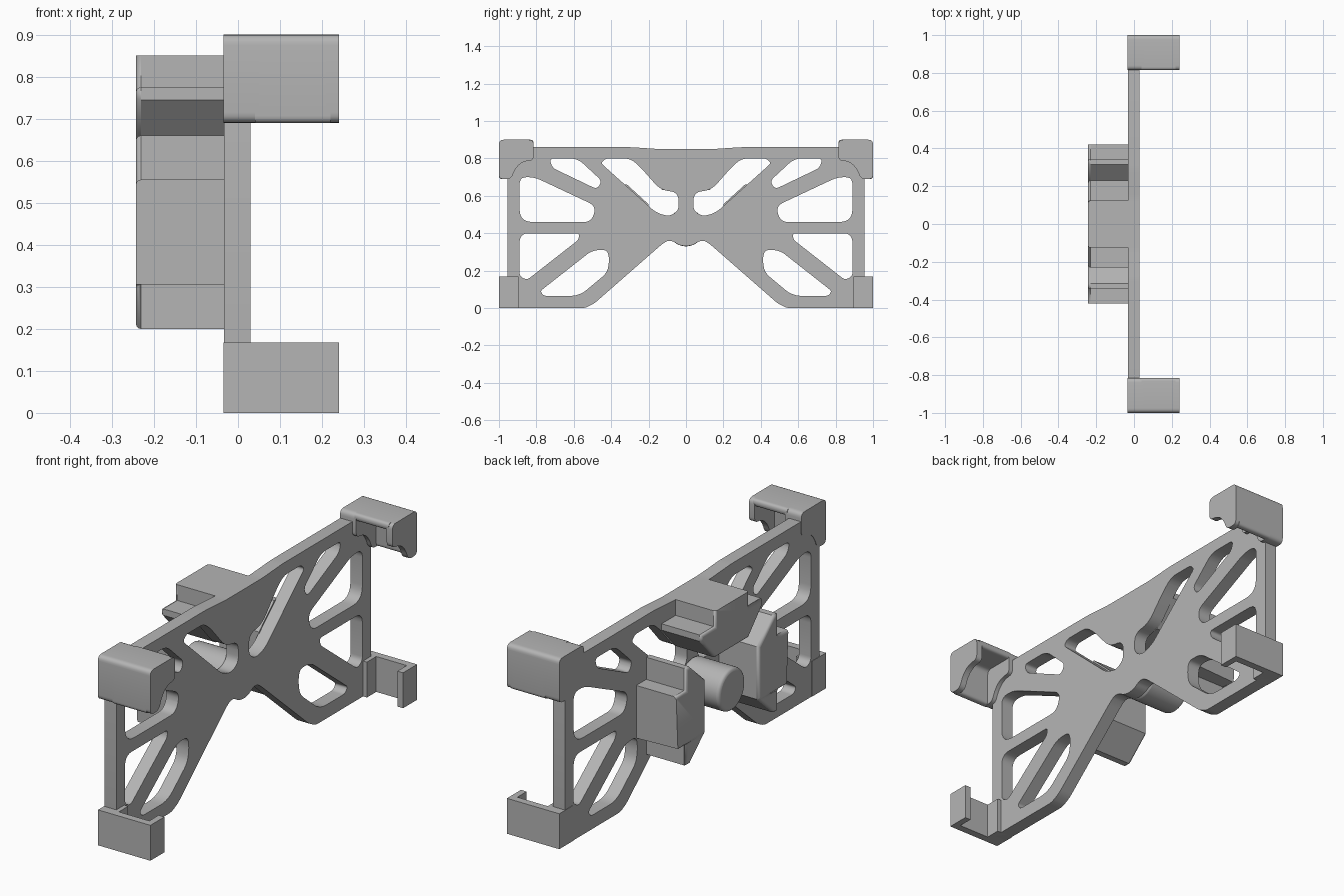
import bpy, bmesh
from math import cos, sin, pi
from mathutils import Vector, Matrix

cube = bpy.data.objects.get("Cube")
if cube:
    bpy.data.objects.remove(cube, do_unlink=True)

grey = bpy.data.materials.new("plain grey")
grey.use_nodes = True
grey.diffuse_color = (0.46, 0.46, 0.46, 1)
grey.node_tree.nodes["Principled BSDF"].inputs["Base Color"].default_value = (0.46, 0.46, 0.46, 1)


def rounded(points, r, steps=5):
    """Round each corner of a closed polygon."""
    out = []
    n = len(points)
    for i in range(n):
        a, p, b = (Vector(points[(i + k) % n]) for k in (-1, 0, 1))
        da, db = a - p, b - p
        cut = min(r, da.length * 0.48, db.length * 0.48)
        s, e = p + da.normalized() * cut, p + db.normalized() * cut
        for k in range(steps + 1):
            t = k / steps
            out.append(s * (1 - t) ** 2 + p * 2 * t * (1 - t) + e * t * t)
    return out


def activate(obj):
    bpy.ops.object.select_all(action='DESELECT')
    obj.select_set(True)
    bpy.context.view_layer.objects.active = obj


def finish(obj, mirror=False):
    obj.data.materials.clear()
    obj.data.materials.append(grey)
    if mirror:
        mod = obj.modifiers.new("Mirror", 'MIRROR')
        mod.use_axis = (False, True, False)
    activate(obj)
    bpy.ops.object.shade_smooth_by_angle(angle=0.6)


def prism(name, loops, x0, x1, mirror=False):
    """Extrude filled (y, z) outlines, with holes, between two x positions."""
    curve = bpy.data.curves.new(name, 'CURVE')
    curve.dimensions = '2D'
    curve.fill_mode = 'BOTH'
    curve.extrude = (x1 - x0) / 2
    for loop in loops:
        spline = curve.splines.new('POLY')
        spline.points.add(len(loop) - 1)
        for point, co in zip(spline.points, loop):
            point.co = (co[0], co[1], 0, 1)
        spline.use_cyclic_u = True
    obj = bpy.data.objects.new(name, curve)
    bpy.context.collection.objects.link(obj)
    activate(obj)
    bpy.ops.object.convert(target='MESH')
    obj = bpy.context.view_layer.objects.active
    obj.name = name
    to_side = Matrix(((0, 0, 1, (x0 + x1) / 2), (1, 0, 0, 0), (0, 1, 0, 0), (0, 0, 0, 1)))
    obj.data.transform(to_side)
    bm = bmesh.new()
    bm.from_mesh(obj.data)
    bmesh.ops.remove_doubles(bm, verts=bm.verts, dist=0.0001)
    bmesh.ops.recalc_face_normals(bm, faces=bm.faces)
    bm.to_mesh(obj.data)
    bm.free()
    finish(obj, mirror)
    return obj


def rect(y0, y1, z0, z1):
    return [(y0, z0), (y1, z0), (y1, z1), (y0, z1)]


# Flat truss plate
half = [(0.14, 0.85), (0.29, 0.86), (0.955, 0.86), (0.955, 0), (0.54, 0), (0.49, 0.025),
        (0.13, 0.34), (0.1, 0.36), (0.07, 0.358), (0.04, 0.338)]
outline = half + [(0, 0.33)] + [(-y, z) for y, z in reversed(half)]
windows = [
    ([(0.45, 0.68), (0.58, 0.8), (0.73, 0.8), (0.715, 0.75), (0.475, 0.635)], 0.04),
    ([(0.89, 0.46), (0.89, 0.7), (0.81, 0.7), (0.48, 0.545), (0.505, 0.46)], 0.07),
    ([(0.57, 0.4), (0.89, 0.4), (0.89, 0.17), (0.85, 0.15), (0.575, 0.365)], 0.05),
    ([(0.41, 0.26), (0.42, 0.31), (0.5, 0.31), (0.78, 0.09), (0.76, 0.065),
      (0.57, 0.065), (0.42, 0.19)], 0.05),
    ([(0.04, 0.62), (0.135, 0.63), (0.25, 0.76), (0.3, 0.8), (0.43, 0.8), (0.455, 0.775),
      (0.16, 0.51), (0.09, 0.49), (0.04, 0.52)], 0.05),
]
loops = [rounded(outline, 0.02)]
for points, radius in windows:
    hole = rounded(points, radius)
    loops += [hole, [(-p[0], p[1]) for p in hole]]
prism("truss_plate", loops, -0.033, 0.03)

# Three stepped lugs set around the hub
HUB = 0.43
lug_half = [(0.125, 0.42), (0.125, 0.345), (0.23, 0.345), (0.23, 0.315), (0.125, 0.2)]
lug = lug_half + [(-u, d) for u, d in reversed(lug_half)]
for name, angle in (("top_lug", 0), ("left_side_lug", pi / 2), ("right_side_lug", -pi / 2)):
    c, s = cos(angle), sin(angle)
    loop = [(u * c - d * s, HUB + u * s + d * c) for u, d in lug]
    obj = prism(name, [loop], -0.243, -0.03)
    bm = bmesh.new()
    bm.from_mesh(obj.data)
    # Soften the rear rim, except along the outermost face
    rim = [e for e in bm.edges if all(v.co.x < -0.24 for v in e.verts)
           and len(e.link_faces) == 2 and e.calc_face_angle(0) > 1
           and max(abs((e.verts[0].co + e.verts[1].co).y / 2),
                   abs((e.verts[0].co + e.verts[1].co).z / 2 - HUB)) < 0.4]
    bmesh.ops.bevel(bm, geom=rim, offset=0.012, segments=3, profile=0.5, affect='EDGES')
    bm.to_mesh(obj.data)
    bm.free()

# Central round hub
bpy.ops.mesh.primitive_cylinder_add(vertices=48, radius=0.1, depth=0.213,
                                    location=(-0.1365, 0, HUB), rotation=(0, pi / 2, 0))
hub = bpy.context.object
hub.name = "hub"
bevel = hub.modifiers.new("Bevel", 'BEVEL')
bevel.width = 0.015
bevel.segments = 3
finish(hub)

# Upper corner hooks: base cheek, end lip, outer wall and roof
cheek = rounded([(0.815, 0.9), (1, 0.9), (1, 0.69), (0.935, 0.69), (0.915, 0.74),
                 (0.89, 0.77), (0.86, 0.785), (0.815, 0.79)], 0.025)
prism("upper_hook_base", [cheek], -0.035, 0.05, True)
prism("upper_hook_lip", [cheek], 0.21, 0.24, True)
shell = rounded([(0.815, 0.9), (1, 0.9), (1, 0.69), (0.965, 0.69), (0.965, 0.865),
                 (0.815, 0.865)], 0.025)
prism("upper_hook_shell", [shell], 0.04, 0.22, True)

# Lower corner hooks: base block, end lip and outer wall
prism("lower_hook_base", [rect(0.895, 1, 0, 0.168)], -0.035, 0.05, True)
prism("lower_hook_lip", [rect(0.895, 1, 0, 0.168)], 0.21, 0.24, True)
prism("lower_hook_wall", [rect(0.965, 1, 0, 0.168)], 0.04, 0.22, True)
